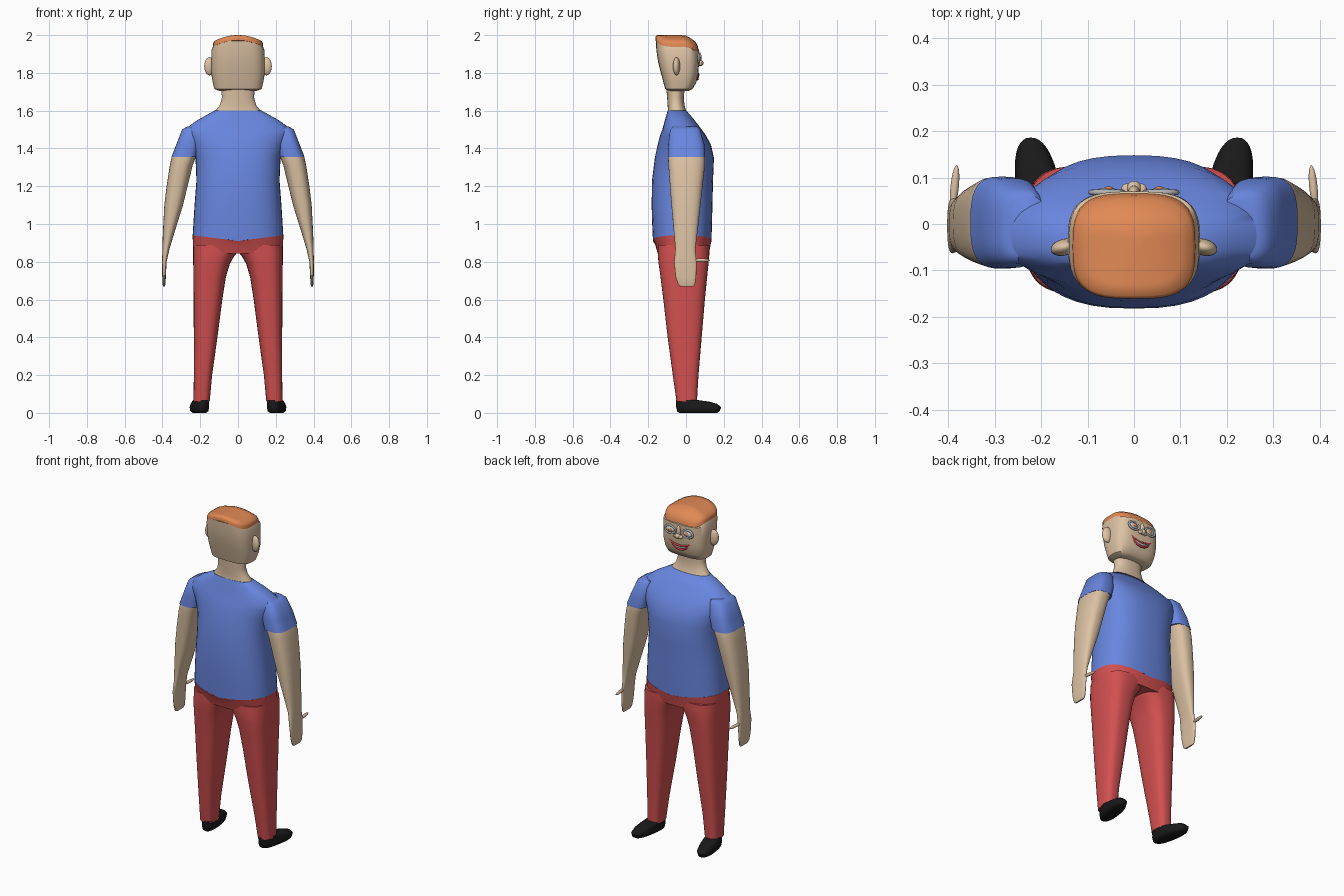
import bpy, bmesh, math
from mathutils import Matrix

if "Cube" in bpy.data.objects:
    bpy.data.objects.remove(bpy.data.objects["Cube"])


def mat(name, r, g, b):
    m = bpy.data.materials.new(name)
    m.diffuse_color = (r, g, b, 1)
    m.use_nodes = True
    m.node_tree.nodes["Principled BSDF"].inputs["Base Color"].default_value = m.diffuse_color
    return m


SKIN = mat("skin", .72, .54, .37)
SHIRT = mat("blue", .14, .24, .74)
PANTS = mat("red", .65, .08, .08)
HAIR = mat("orange", .75, .25, .09)
BLACK = mat("black", .01, .01, .01)
GREY = mat("grey", .45, .45, .45)
LIP = mat("lip", .55, .05, .06)
WHITE = mat("white", .9, .9, .88)


def finish(bm, name, material, angle=50):
    bmesh.ops.recalc_face_normals(bm, faces=bm.faces)
    me = bpy.data.meshes.new(name)
    bm.to_mesh(me)
    bm.free()
    me.materials.append(material)
    ob = bpy.data.objects.new(name, me)
    bpy.context.collection.objects.link(ob)
    bpy.ops.object.select_all(action='DESELECT')
    ob.select_set(True)
    bpy.context.view_layer.objects.active = ob
    bpy.ops.object.shade_smooth_by_angle(angle=math.radians(angle))
    return ob


def loft(name, rings, material, n=2.4, side=1, warp=None, segs=40, angle=50):
    """Stack superellipse rings given as (z, x0, x1, y0, y1)."""
    bm = bmesh.new()
    loops = []
    for z, x0, x1, y0, y1 in rings:
        loop = []
        for i in range(segs):
            a = 2 * math.pi * i / segs
            c, s = math.cos(a), math.sin(a)
            x = (x0 + x1) / 2 + (x1 - x0) / 2 * math.copysign(abs(c) ** (2 / n), c)
            y = (y0 + y1) / 2 + (y1 - y0) / 2 * math.copysign(abs(s) ** (2 / n), s)
            p = warp(x, y, z) if warp else (x, y, z)
            loop.append(bm.verts.new((p[0] * side, p[1], p[2])))
        loops.append(loop)
    for a, b in zip(loops, loops[1:]):
        for i in range(segs):
            j = (i + 1) % segs
            bm.faces.new((a[i], a[j], b[j], b[i]))
    bm.faces.new(loops[0])
    bm.faces.new(loops[-1])
    return finish(bm, name, material, angle)


def ball(name, loc, radii, material, tilt=0):
    bm = bmesh.new()
    bmesh.ops.create_uvsphere(bm, u_segments=20, v_segments=12, radius=1)
    m = Matrix.Translation(loc) @ Matrix.Rotation(tilt, 4, 'Z') @ Matrix.Diagonal((*radii, 1))
    bmesh.ops.transform(bm, matrix=m, verts=bm.verts)
    return finish(bm, name, material)


def tube(name, pts, r, material, cyclic=False):
    cu = bpy.data.curves.new(name, 'CURVE')
    cu.dimensions = '3D'
    cu.bevel_depth, cu.bevel_resolution, cu.use_fill_caps = r, 3, True
    sp = cu.splines.new('POLY')
    sp.points.add(len(pts) - 1)
    for q, p in zip(sp.points, pts):
        q.co = (*p, 1)
    sp.use_cyclic_u = cyclic
    cu.materials.append(material)
    ob = bpy.data.objects.new(name, cu)
    bpy.context.collection.objects.link(ob)


def sym(rows):
    return [(z, -h, h, a, b) for z, h, a, b in rows]


# Shirt hem and waistband dip toward the middle
def hem(x, y, z):
    return x, y, z - (.03 * max(0, 1 - abs(x) / .24) if abs(z - .94) < .01 else 0)


# Crown of the head arches sideways and slopes down at the forehead
def crown(x, y, z):
    if z > 1.93:
        z -= .032 * (x / .127) ** 2 + .045 * max(0, (y + .01) / .07) ** 1.5
    return x, y, z


# Torso
loft("shirt", sym([(.94, .24, -.175, .135), (1.02, .235, -.18, .138), (1.1, .23, -.182, .14),
                   (1.23, .22, -.18, .143), (1.35, .225, -.165, .148), (1.42, .25, -.15, .132),
                   (1.47, .275, -.137, .105), (1.5, .285, -.125, .083), (1.55, .215, -.112, .045),
                   (1.6, .125, -.097, .003)]), SHIRT, 2.5, warp=hem)
# Pelvis
loft("trouser_seat", sym([(.845, .236, -.15, .122), (.89, .239, -.163, .13),
                          (.94, .24, -.175, .135)]), PANTS, 2.6, warp=hem)
# Neck
loft("neck", sym([(1.58, .13, -.1, .01), (1.6, .12, -.096, 0), (1.63, .096, -.097, -.008),
                  (1.67, .085, -.1, -.012), (1.73, .09, -.105, -.005)]), SKIN, 2.3)
# Head and hair
loft("head", sym([(1.705, .10, -.09, .015), (1.715, .125, -.11, .035), (1.75, .134, -.12, .055),
                  (1.8, .142, -.133, .065), (1.86, .142, -.148, .07), (1.92, .14, -.157, .07),
                  (1.975, .132, -.16, .066)]), SKIN, 3.2, warp=crown, angle=40)
loft("hair", sym([(1.973, .133, -.161, .066), (1.99, .132, -.161, .062), (2.0, .126, -.155, .052),
                  (2.0, .1, -.13, .03), (2.0, .06, -.1, 0), (2.0, .02, -.07, -.03)]),
     HAIR, 3.2, warp=crown, angle=60)


# Feet turn outward about the ankle
def splay(x, y, z):
    return x + .15 * y, y, z


for s, tag in ((1, "right"), (-1, "left")):
    # Leg
    loft(tag + "_trouser_leg", [(.06, .15, .235, -.05, .058), (.2, .137, .234, -.07, .066),
                                (.4, .109, .234, -.097, .083), (.6, .083, .235, -.12, .1),
                                (.72, .064, .236, -.135, .112), (.79, .043, .237, -.145, .119),
                                (.83, .02, .237, -.149, .123), (.86, -.005, .237, -.15, .124),
                                (.89, -.005, .235, -.15, .124)], PANTS, 2.8, s)
    # Shoe
    loft(tag + "_shoe", [(0, .165, .225, -.035, .165), (.008, .152, .238, -.047, .178),
                         (.03, .147, .242, -.052, .186), (.048, .15, .238, -.052, .165),
                         (.06, .15, .236, -.052, .12), (.068, .15, .235, -.052, .06)],
         BLACK, 2.3, s, splay)
    # Sleeve
    loft(tag + "_sleeve", [(1.515, .19, .27, -.07, .06), (1.5, .19, .296, -.085, .075),
                           (1.42, .2, .327, -.094, .098), (1.355, .215, .352, -.096, .102)],
         SHIRT, 3, s)
    # Arm and hand
    loft(tag + "_arm", [(1.38, .215, .342, -.093, .098), (1.355, .222, .351, -.095, .101),
                        (1.31, .24, .361, -.093, .1), (1.2, .267, .378, -.085, .088),
                        (1.1, .291, .39, -.077, .077), (.95, .338, .398, -.064, .06),
                        (.87, .362, .4, -.056, .05), (.8, .378, .402, -.063, .056),
                        (.72, .382, .401, -.055, .054), (.68, .384, .399, -.042, .048),
                        (.67, .387, .396, -.03, .04)], SKIN, 2.6, s)
    ball(tag + "_thumb", (s * .386, .08, .808), (.009, .047, .009), SKIN, s * .1)
    # Ear
    ball(tag + "_ear", (s * .15, -.05, 1.835), (.03, .018, .048), SKIN, s * -.25)
    # Eye with grey rim
    ball(tag + "_eye", (s * .058, .066, 1.875), (.03, .012, .019), WHITE)
    ball(tag + "_iris", (s * .055, .075, 1.875), (.011, .006, .011), HAIR)
    tube(tag + "_eye_rim", [(s * .058 + .034 * math.cos(k * math.pi / 10), .068,
                             1.875 + .023 * math.sin(k * math.pi / 10)) for k in range(20)],
         .006, GREY, True)
    ball(tag + "_nostril", (s * .016, .073, 1.848), (.012, .014, .011), SKIN)

# Nose
ball("nose_bridge", (0, .068, 1.875), (.013, .015, .038), SKIN)
ball("nose_tip", (0, .076, 1.852), (.016, .017, .016), SKIN)


# Smiling mouth
def smile(w, base, rise, y):
    return [(w * t, y - .008 * t * t, base + rise * t * t) for t in [k / 8 - 1 for k in range(17)]]


tube("upper_lip", smile(.07, 1.79, .022, .065), .006, LIP)
tube("teeth", smile(.06, 1.78, .025, .062), .007, WHITE)
tube("lower_lip", smile(.07, 1.766, .046, .062), .006, LIP)
